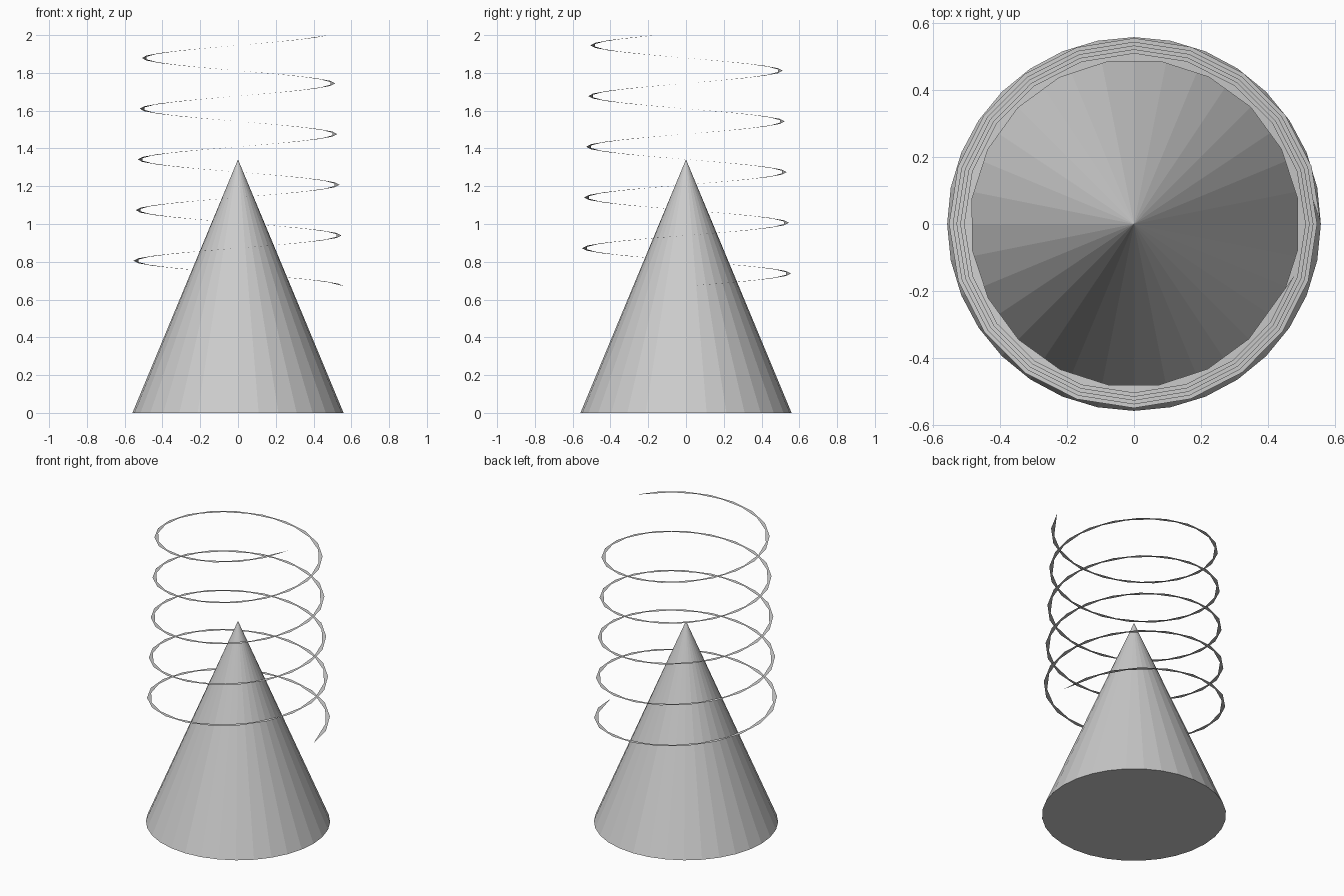
import bpy
import bmesh
from math import cos, sin, tau

if "Cube" in bpy.data.objects:
    bpy.data.objects.remove(bpy.data.objects["Cube"])

HEIGHT = 1.342   # cone height, also the nominal rise of the spiral
RADIUS = 0.559
TURNS = 5
POINTS = 100     # 20 points per turn

# Cone: 32 flat sides with a closed base
bpy.ops.mesh.primitive_cone_add(vertices=32, radius1=RADIUS, radius2=0,
                                depth=HEIGHT, location=(0, 0, HEIGHT / 2))
bpy.context.object.name = "cone"

# Spiral ribbon: slightly tapering helix, each three neighbouring points form a sliver
bm = bmesh.new()
points = []
for i in range(POINTS):
    t = i / POINTS
    angle = tau * TURNS * t
    r = RADIUS * (1 - 0.1 * t)
    points.append(bm.verts.new((r * cos(angle), r * sin(angle), HEIGHT * (0.5 + t))))
for a, b, c in zip(points, points[1:], points[2:]):
    bm.faces.new((a, b, c))

mesh = bpy.data.meshes.new("spiral_ribbon")
bm.to_mesh(mesh)
bm.free()
bpy.context.collection.objects.link(bpy.data.objects.new("spiral_ribbon", mesh))
